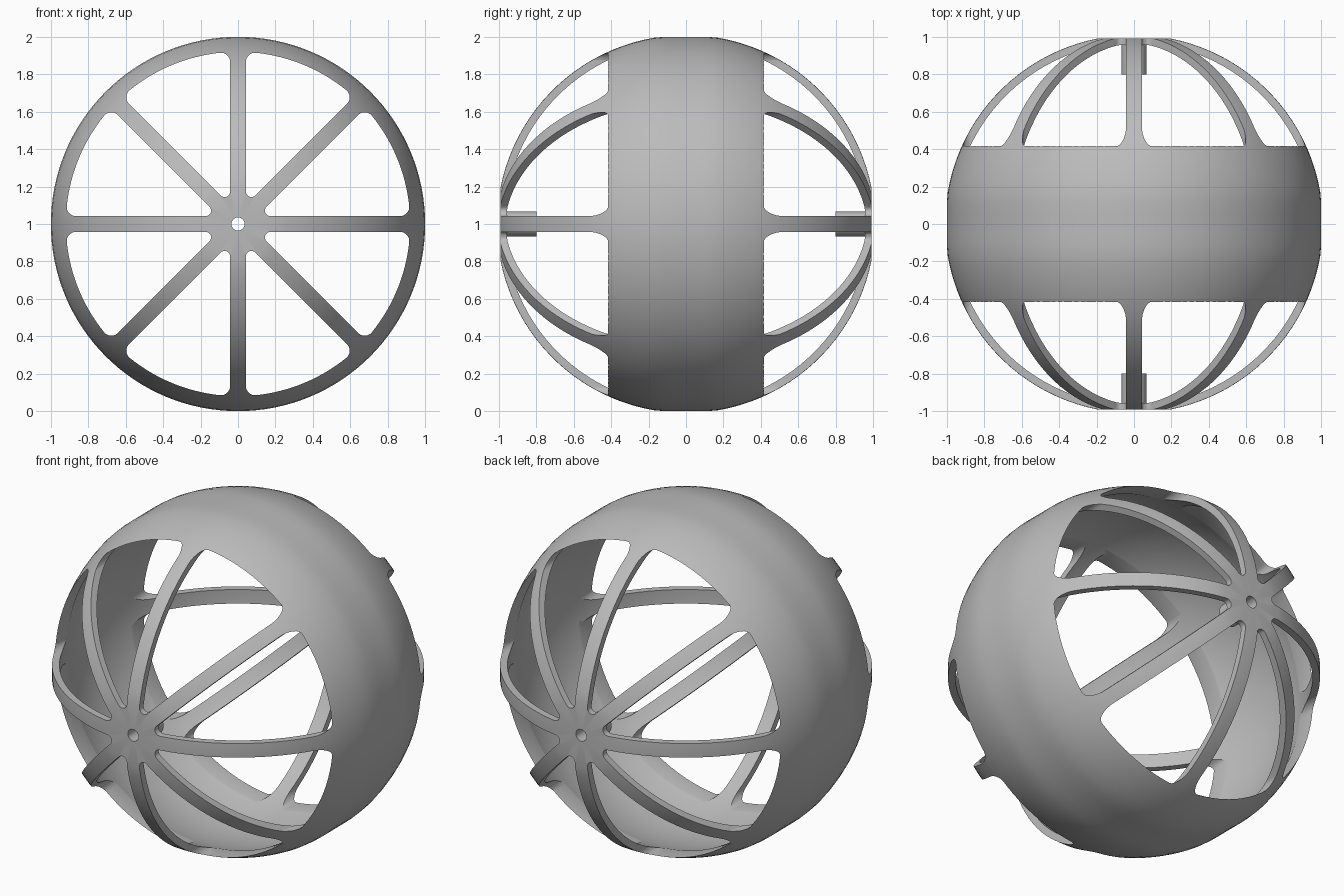
import bpy, bmesh
from math import sin, cos, asin, sqrt, radians, pi
from mathutils import Matrix, Vector

cube = bpy.data.objects.get("Cube")
if cube:
    bpy.data.objects.remove(cube, do_unlink=True)

R_OUT, R_IN = 1.01, 0.97          # shell radii
RIM, POLE = 1.0, 0.992            # flattened equator and poles
HOLE, BOSS, BOSS_END = 0.035, 0.067, 0.8
WINDOW_R, HALF_SPOKE, SPOKES = 0.92, 0.042, 8

grey = bpy.data.materials.new("plain grey")
grey.use_nodes = True
colour = (0.5, 0.5, 0.5, 1)
grey.diffuse_color = colour
grey.node_tree.nodes["Principled BSDF"].inputs["Base Color"].default_value = colour


def make_object(name, bm):
    bmesh.ops.recalc_face_normals(bm, faces=bm.faces)
    mesh = bpy.data.meshes.new(name)
    bm.to_mesh(mesh)
    bm.free()
    mesh.materials.append(grey)
    obj = bpy.data.objects.new(name, mesh)
    bpy.context.collection.objects.link(obj)
    obj.location.z = 1
    return obj


def meridian(radius, y_end, steps=48):
    """Points (r, y) along a circle from -y_end to y_end."""
    a = asin(y_end / radius)
    return [(radius * cos(t), radius * sin(t))
            for t in (-a + 2 * a * i / steps for i in range(steps + 1))]


def arc(cx, cy, radius, start, end, steps=8):
    return [(cx + radius * cos(start + (end - start) * i / steps),
             cy + radius * sin(start + (end - start) * i / steps))
            for i in range(steps + 1)]


def lathe(profile, segments=128):
    """Turn a closed (r, y) profile about the y axis."""
    bm = bmesh.new()
    rings = []
    for i in range(segments):
        t = 2 * pi * i / segments
        rings.append([bm.verts.new((r * cos(t), y, r * sin(t))) for r, y in profile])
    n = len(profile)
    for i in range(segments):
        a, b = rings[i], rings[(i + 1) % segments]
        for j in range(n):
            k = (j + 1) % n
            bm.faces.new((a[j], a[k], b[k], b[j]))
    return bm


# Hollow ball with flattened equator and poles, and a tubular boss at each pole
outer = [(min(r, RIM), y) for r, y in meridian(R_OUT, POLE)]
inner = meridian(R_IN, sqrt(R_IN ** 2 - BOSS ** 2))[::-1]
profile = ([(HOLE, -POLE)] + outer + [(HOLE, POLE), (HOLE, BOSS_END), (BOSS, BOSS_END)]
           + inner + [(BOSS, -BOSS_END), (HOLE, -BOSS_END)])
shell = make_object("spoked_ball_shell", lathe(profile))

# Rounded wedge outline of one window between two spokes
half = pi / SPOKES
tip, corner = 0.03, 0.05
reach = WINDOW_R - corner
phi = half - asin((HALF_SPOKE + corner) / reach)
side = half + pi / 2
outline = (arc((HALF_SPOKE + tip) / sin(half), 0, tip, side, 2 * pi - side)
           + arc(reach * cos(phi), -reach * sin(phi), corner, -side, -phi)
           + arc(0, 0, WINDOW_R, -phi, phi, 16)[1:-1]
           + arc(reach * cos(phi), reach * sin(phi), corner, phi, side))

# Eight window prisms running right through along y
bm = bmesh.new()
for i in range(SPOKES):
    turn = Matrix.Rotation(2 * half * i + half, 3, 'Y')
    face = bm.faces.new([bm.verts.new(turn @ Vector((x, -1.2, z))) for x, z in outline])
    grown = bmesh.ops.extrude_face_region(bm, geom=[face])
    bmesh.ops.translate(bm, vec=(0, 2.4, 0),
                        verts=[v for v in grown["geom"] if isinstance(v, bmesh.types.BMVert)])
cutter = make_object("window_cutter", bm)
cutter.hide_render = True

# Cut the windows, leaving the spokes, hubs and central band
cut = shell.modifiers.new("windows", 'BOOLEAN')
cut.operation = 'DIFFERENCE'
cut.solver = 'EXACT'
cut.object = cutter
bpy.ops.object.select_all(action='DESELECT')
shell.select_set(True)
bpy.context.view_layer.objects.active = shell
bpy.ops.object.modifier_apply(modifier=cut.name)
bpy.data.objects.remove(cutter, do_unlink=True)
bpy.ops.object.shade_smooth_by_angle(angle=radians(30))
